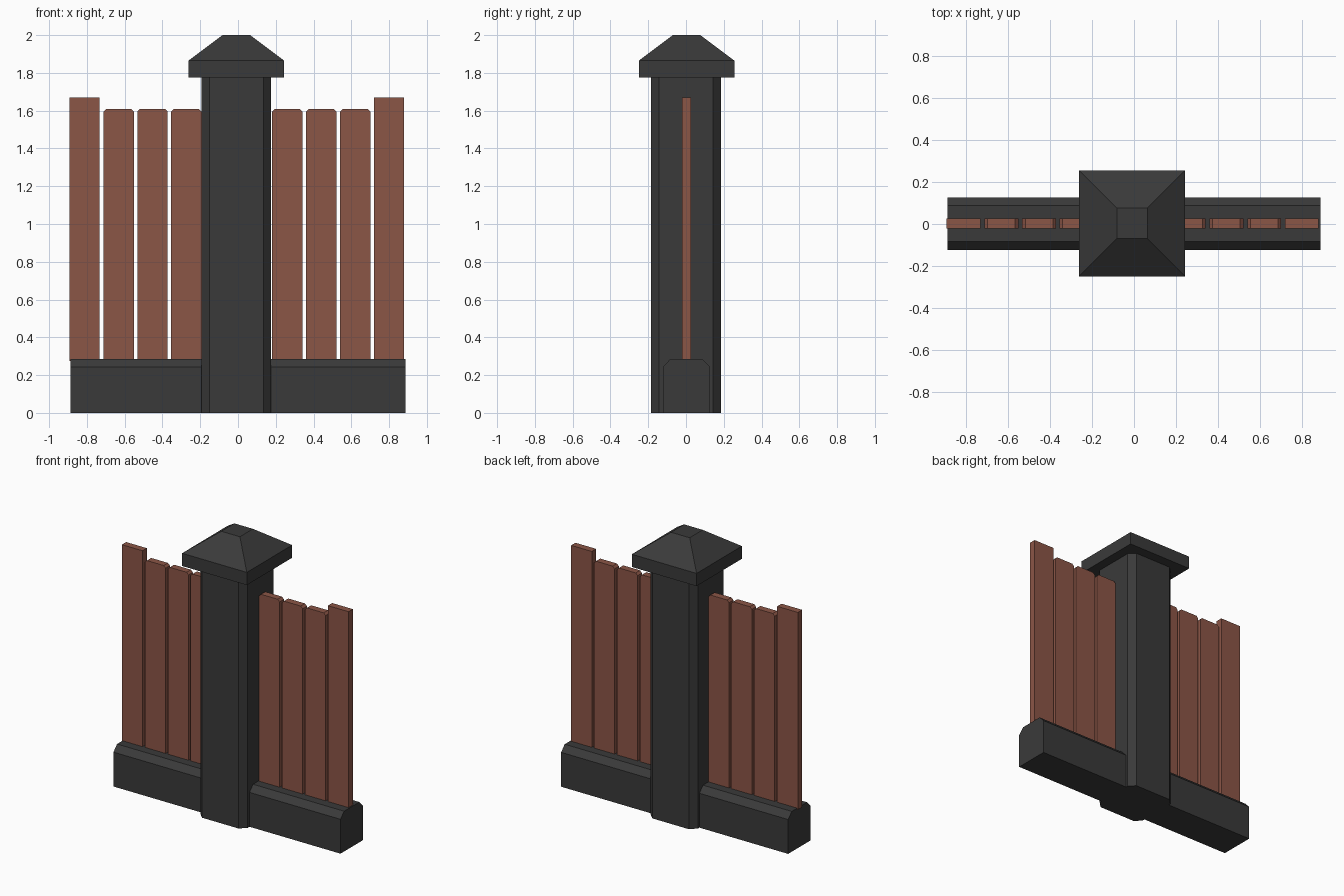
import bpy, bmesh
from mathutils import Vector

if "Cube" in bpy.data.objects:
    bpy.data.objects.remove(bpy.data.objects["Cube"])


def material(name, rgb):
    m = bpy.data.materials.new(name)
    m.diffuse_color = (*rgb, 1)
    m.use_nodes = True
    m.node_tree.nodes["Principled BSDF"].inputs["Base Color"].default_value = m.diffuse_color
    return m


STONE = material("dark_stone", (0.042, 0.042, 0.042))
WOOD = material("red_brown_wood", (0.26, 0.092, 0.062))


def finish(name, bm, mat):
    bmesh.ops.recalc_face_normals(bm, faces=bm.faces)
    me = bpy.data.meshes.new(name)
    bm.to_mesh(me)
    bm.free()
    me.materials.append(mat)
    ob = bpy.data.objects.new(name, me)
    bpy.context.collection.objects.link(ob)
    return ob


def prism(name, profile, offset, mat):
    """Extrude a closed 3D profile along an offset."""
    bm = bmesh.new()
    face = bm.faces.new([bm.verts.new(p) for p in profile])
    new = bmesh.ops.extrude_face_region(bm, geom=[face])["geom"]
    verts = [v for v in new if isinstance(v, bmesh.types.BMVert)]
    bmesh.ops.translate(bm, verts=verts, vec=Vector(offset))
    return finish(name, bm, mat)


CX = -0.009  # post axis

# post: square column with chamfered corners
h, c = 0.185, 0.143
octagon = [(c, -h), (h, -c), (h, c), (c, h), (-c, h), (-h, c), (-h, -c), (-c, -h)]
prism("post", [(CX + x, y, 0) for x, y in octagon], (0, 0, 1.78), STONE)

# cap: square slab rising to a truncated pyramid
bm = bmesh.new()
rings = []
for half, z in ((0.253, 1.775), (0.253, 1.865), (0.073, 2.0)):
    rings.append([bm.verts.new((CX + sx * half, 0.003 + sy * half, z))
                  for sx, sy in ((-1, -1), (1, -1), (1, 1), (-1, 1))])
bm.faces.new(rings[0])
bm.faces.new(rings[-1])
for a, b in zip(rings, rings[1:]):
    for i in range(4):
        j = (i + 1) % 4
        bm.faces.new((a[i], a[j], b[j], b[i]))
finish("post_cap", bm, STONE)

# base walls: low beams with chamfered top edges, one on each side of the post
section = [(-0.125, 0), (0.125, 0), (0.125, 0.243), (0.085, 0.285),
           (-0.085, 0.285), (-0.125, 0.243)]
for side, x0, x1 in (("left", -0.888, -0.18), ("right", 0.16, 0.888)):
    prism("base_wall_" + side, [(x0, y + 0.002, z) for y, z in section],
          (x1 - x0, 0, 0), STONE)

# planks: three short ones with clipped corners and one tall square one per side
W, BOTTOM, CLIP = 0.161, 0.275, 0.015
for side, starts in (("left", (-0.355, -0.533, -0.712, -0.893)),
                     ("right", (0.18, 0.36, 0.54, 0.719))):
    for i, x0 in enumerate(starts):
        x1 = x0 + W
        if i < 3:
            top = 1.61
            outline = [(x0, BOTTOM), (x1, BOTTOM), (x1, top - CLIP), (x1 - CLIP, top),
                       (x0 + CLIP, top), (x0, top - CLIP)]
        else:
            outline = [(x0, BOTTOM), (x1, BOTTOM), (x1, 1.67), (x0, 1.67)]
        prism(f"plank_{side}_{i + 1}", [(x, -0.022, z) for x, z in outline],
              (0, 0.048, 0), WOOD)
